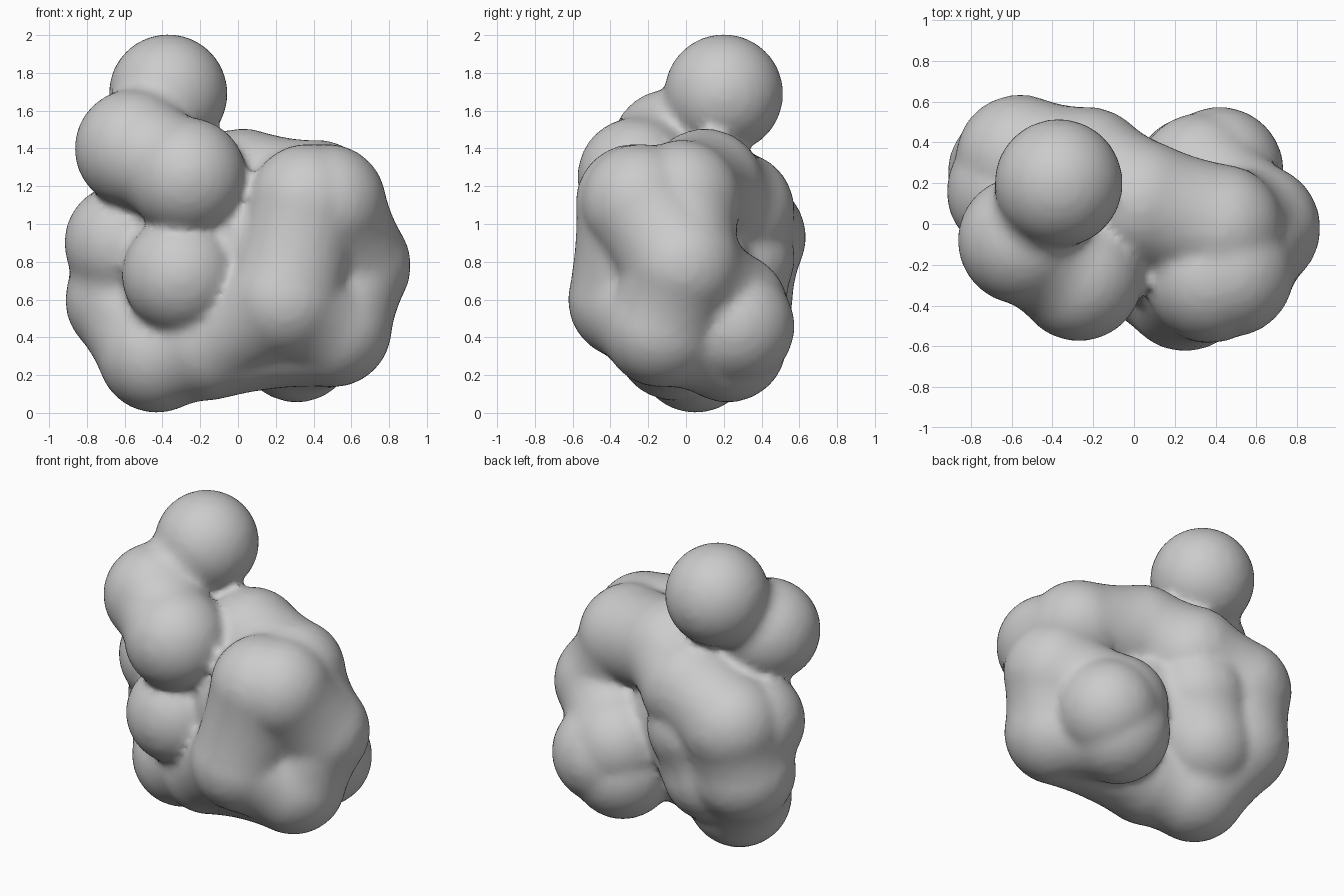
import bpy, bmesh
from mathutils import Vector

if "Cube" in bpy.data.objects:
    bpy.data.objects.remove(bpy.data.objects["Cube"])

R = 0.315
# Bead centres in chain order
arm = [(-.37, .20, 1.69), (-.55, -.08, 1.40), (-.27, -.26, 1.25)]  # top bead and front arm
loop = [
    (-.16, -.06, .38), (-.43, .05, .315), (-.60, .25, .60),      # base and back left
    (-.56, .32, .93), (-.23, .26, 1.07), (.03, .10, 1.19),       # back to top
    (.42, -.02, 1.13), (.47, -.24, 1.11), (.37, -.27, 1.11),     # top right
    (.25, -.31, .60), (.50, -.13, .45), (.60, -.02, .78),        # front and right
    (.47, -.24, 1.11),
]
tail = [(.50, -.13, .45), (.31, .22, .37), (.42, .26, .46), (.33, .23, .54), (.60, -.02, .78)]
side = [(-.56, .32, .93), (-.605, .16, .90), (-.60, .25, .60)]
# Filling of the back wall and the hidden middle
core = [(-.28, .26, .82), (-.36, .22, .53), (0, .03, .78), (.08, -.08, .90), (.15, 0, .6)]
links = [((-.16, -.06, .38), (.25, -.31, .60)), ((-.36, .22, .53), (-.43, .05, .315)),
         ((-.16, -.06, .38), (.50, -.13, .45)), ((-.30, -.20, .73), (0, .03, .78)),
         ((-.23, .26, 1.07), (-.28, .26, .82)), ((.42, -.02, 1.13), (.60, -.02, .78))]

bm = bmesh.new()


def bead(p, r=R):
    geo = bmesh.ops.create_icosphere(bm, subdivisions=4, radius=r)
    bmesh.ops.translate(bm, verts=geo["verts"], vec=p)


def bridge(a, b, waist=0.29, steps=8):
    # Thick neck between neighbouring beads, narrowest at mid span
    a, b = Vector(a), Vector(b)
    for i in range(1, steps):
        t = i / steps
        bead(a.lerp(b, t), R - (R - waist) * 4 * t * (1 - t))


bead((-.30, -.20, .73))  # lower front bead
for path, waist in ((arm, 0.29), (loop, 0.30), (tail, 0.29), (side, 0.29), (core, 0.30)):
    for p in path:
        bead(p)
    for a, b in zip(path, path[1:]):
        gap = (Vector(a) - Vector(b)).length
        bridge(a, b, 0.25 if path is arm and gap > 0.42 else waist)
for a, b in links:
    bridge(a, b)

mesh = bpy.data.meshes.new("beaded_blob")
bm.to_mesh(mesh)
bm.free()
blob = bpy.data.objects.new("beaded_blob", mesh)
bpy.context.collection.objects.link(blob)

# Fuse the beads into a single skin
fuse = blob.modifiers.new("fuse", "REMESH")
fuse.mode = "VOXEL"
fuse.voxel_size = 0.03
fuse.use_smooth_shade = True
soft = blob.modifiers.new("soften", "SMOOTH")
soft.factor = 0.5
soft.iterations = 4
